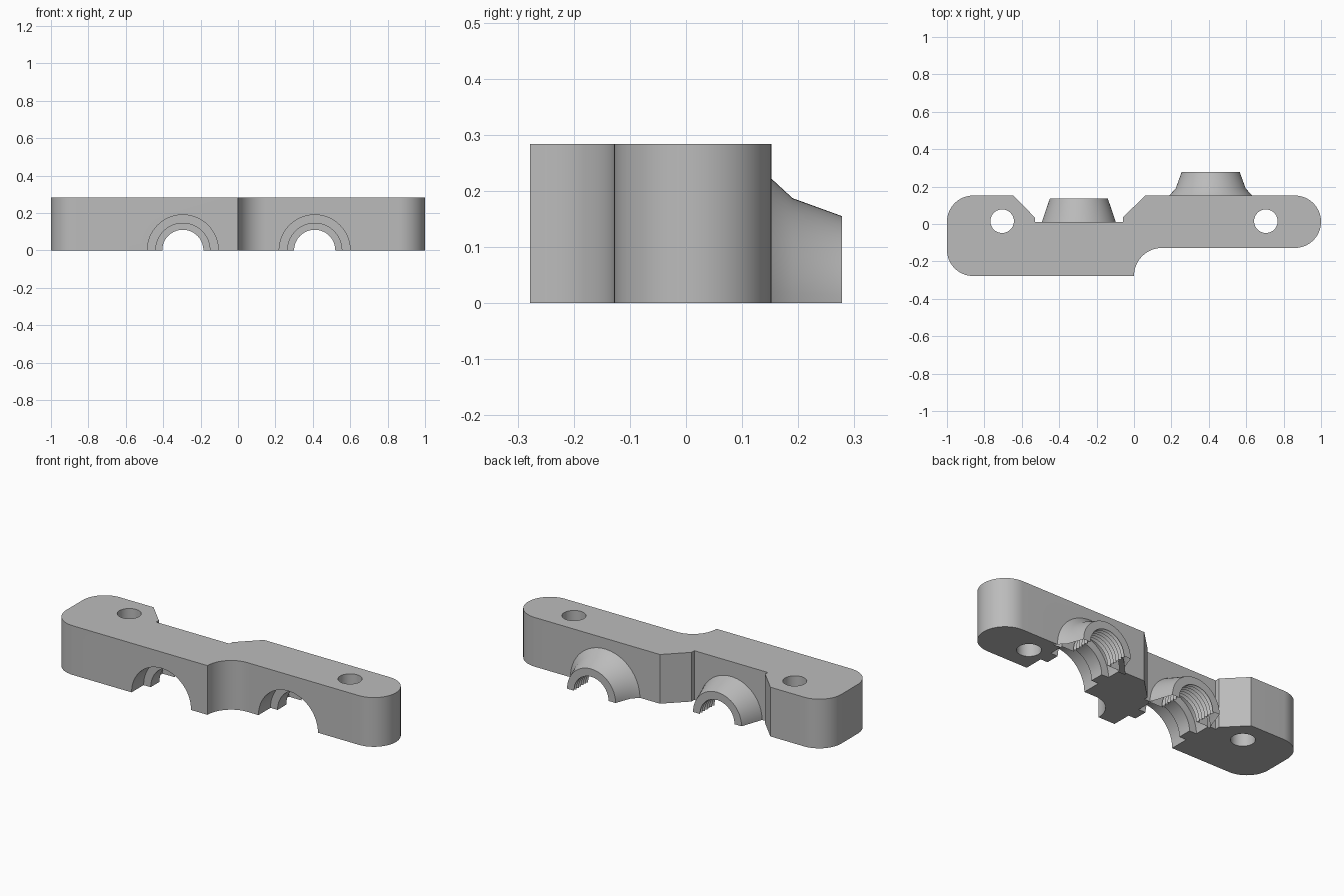
import bpy, bmesh, math
from mathutils import Matrix, Vector

cube = bpy.data.objects.get("Cube")
if cube:
    bpy.data.objects.remove(cube)

HEIGHT = 0.284
BACK, FRONT = 0.152, -0.278
ROUND = 0.14

grey = bpy.data.materials.new("plain grey")
grey.use_nodes = True
grey.diffuse_color = (0.5, 0.5, 0.5, 1)
grey.node_tree.nodes["Principled BSDF"].inputs["Base Color"].default_value = (0.5, 0.5, 0.5, 1)


def make_object(name, bm):
    bmesh.ops.recalc_face_normals(bm, faces=bm.faces)
    mesh = bpy.data.meshes.new(name)
    bm.to_mesh(mesh)
    bm.free()
    mesh.materials.append(grey)
    obj = bpy.data.objects.new(name, mesh)
    bpy.context.collection.objects.link(obj)
    return obj


def arc(cx, cy, r, start, end, steps=16):
    angles = [math.radians(start + (end - start) * i / steps) for i in range(steps + 1)]
    return [(cx + r * math.cos(a), cy + r * math.sin(a)) for a in angles]


def extrude_outline(name, points, z0, z1):
    bm = bmesh.new()
    face = bm.faces.new([bm.verts.new((x, y, z0)) for x, y in points])
    grown = bmesh.ops.extrude_face_region(bm, geom=[face])["geom"]
    verts = [v for v in grown if isinstance(v, bmesh.types.BMVert)]
    bmesh.ops.translate(bm, verts=verts, vec=(0, 0, z1 - z0))
    return make_object(name, bm)


def turned(name, x, profile, steps=64):
    """Solid of (radius, y) rings around a line along y at z = 0."""
    bm = bmesh.new()
    rings = []
    for r, y in profile:
        rings.append([bm.verts.new((x + px, y, pz))
                      for px, pz in arc(0, 0, r, 0, 360, steps)[:-1]])
    for a, b in zip(rings, rings[1:]):
        for i in range(steps):
            j = (i + 1) % steps
            bm.faces.new((a[i], a[j], b[j], b[i]))
    bm.faces.new(rings[0])
    bm.faces.new(rings[-1])
    return make_object(name, bm)


def combine(target, tool, operation):
    mod = target.modifiers.new(tool.name, 'BOOLEAN')
    mod.operation = operation
    mod.solver = 'EXACT'
    mod.object = tool
    graph = bpy.context.evaluated_depsgraph_get()
    mesh = bpy.data.meshes.new_from_object(target.evaluated_get(graph))
    target.modifiers.clear()
    target.data = mesh
    bpy.data.objects.remove(tool)


# Offset clamp plate with rounded ends and a recess at the back
outline = arc(-1 + ROUND, FRONT + ROUND, ROUND, 180, 270)
outline += arc(0.15, FRONT, 0.15, 180, 90)
outline += arc(1 - ROUND, 0.012, ROUND, -90, 90, 32)
outline += [(0.06, BACK), (-0.06, 0.035), (-0.06, 0.01),
            (-0.53, 0.01), (-0.53, 0.035), (-0.645, BACK)]
outline += arc(-1 + ROUND, BACK - ROUND, ROUND, 90, 180)
body = extrude_outline("clamp_body", outline, 0, HEIGHT)

# Tapered collars on the back
left_collar = [(0.235, 0.139), (0.222, BACK), (0.187, 0.19), (0.155, 0.278)]
right_collar = [(0.201, 0), (0.198, 0.01), (0.155, 0.136)]
combine(body, turned("left_collar", 0.41, left_collar), 'UNION')
combine(body, turned("right_collar", -0.295, right_collar), 'UNION')


# Stepped bores: wide mouth, narrow ridge, wide pocket, threaded throat
def bore(name, x, front, seat, end):
    profile = [(0.19, front - 0.05), (0.19, front + 0.11), (0.145, front + 0.11),
               (0.145, front + 0.19), (0.19, front + 0.19), (0.19, seat)]
    turns = 6
    pitch = (end - seat) / turns
    for i in range(turns):
        y = seat + i * pitch
        profile += [(0.11, y), (0.124, y + pitch / 2)]
    profile += [(0.11, end), (0.11, end + 0.05)]
    return turned(name, x, profile)


combine(body, bore("left_bore", 0.41, -0.128, 0.15, 0.278), 'DIFFERENCE')
combine(body, bore("right_bore", -0.295, FRONT, 0.005, 0.136), 'DIFFERENCE')

# Bolt holes
for x in (-0.705, 0.705):
    hole = extrude_outline("bolt_hole", arc(x, 0.015, 0.063, 0, 360, 40)[:-1], -0.1, HEIGHT + 0.1)
    combine(body, hole, 'DIFFERENCE')

# Trim everything under the flat base
below = extrude_outline("base_trim", [(-2, -1), (2, -1), (2, 1), (-2, 1)], -1, 0)
combine(body, below, 'DIFFERENCE')

bpy.ops.object.select_all(action='DESELECT')
body.select_set(True)
bpy.context.view_layer.objects.active = body
bpy.ops.object.shade_smooth_by_angle(angle=math.radians(25))
